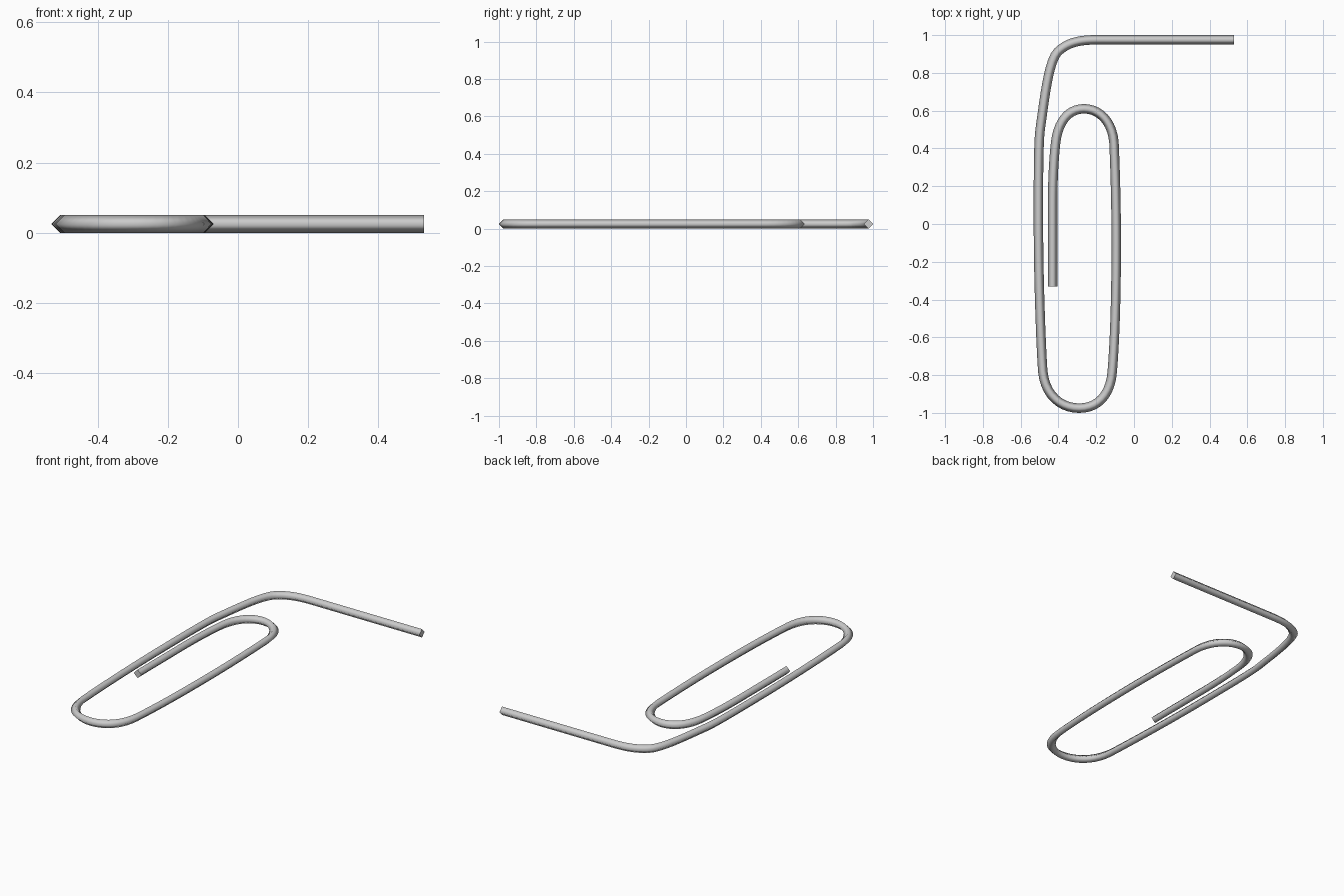
import bpy

if "Cube" in bpy.data.objects:
    bpy.data.objects.remove(bpy.data.objects["Cube"])

R = 0.025  # wire radius

# Wire centre line: (point, incoming handle, outgoing handle) in the top plane
knots = [
    ((0.53, 0.975), (0.60, 0.975), (0.30, 0.975)),
    ((-0.20, 0.975), (-0.05, 0.975), (-0.29, 0.975)),
    ((-0.405, 0.91), (-0.355, 0.96), (-0.455, 0.855)),
    ((-0.497, 0.50), (-0.475, 0.65), (-0.507, 0.42)),
    ((-0.506, 0.00), (-0.506, 0.20), (-0.506, -0.25)),
    ((-0.483, -0.78), (-0.495, -0.60), (-0.47, -0.91)),
    ((-0.29, -0.975), (-0.385, -0.975), (-0.195, -0.975)),
    ((-0.115, -0.78), (-0.125, -0.91), (-0.10, -0.60)),
    ((-0.094, -0.10), (-0.094, -0.35), (-0.094, 0.10)),
    ((-0.106, 0.43), (-0.10, 0.30), (-0.115, 0.545)),
    ((-0.265, 0.61), (-0.185, 0.61), (-0.345, 0.61)),
    ((-0.415, 0.43), (-0.402, 0.545), (-0.427, 0.32)),
    ((-0.431, 0.10), (-0.431, 0.20), (-0.431, -0.05)),
    ((-0.431, -0.33), (-0.431, -0.20), (-0.431, -0.40)),
]

curve = bpy.data.curves.new("bent_wire", 'CURVE')
curve.dimensions = '3D'
curve.resolution_u = 10
curve.bevel_depth = R
curve.bevel_resolution = 0      # four-sided diamond section
curve.use_fill_caps = True
spline = curve.splines.new('BEZIER')
spline.bezier_points.add(len(knots) - 1)
for bp, (co, left, right) in zip(spline.bezier_points, knots):
    bp.handle_left_type = bp.handle_right_type = 'FREE'
    bp.co = (*co, R)
    bp.handle_left = (*left, R)
    bp.handle_right = (*right, R)

wire = bpy.data.objects.new("bent_wire", curve)
bpy.context.collection.objects.link(wire)

# Convert to a smooth-shaded mesh with crisp cut ends
bpy.context.view_layer.objects.active = wire
wire.select_set(True)
bpy.ops.object.convert(target='MESH')
for p in wire.data.polygons:
    p.use_smooth = True
for v in wire.data.vertices:    # rest exactly on the ground
    v.co.z = min(max(v.co.z, 0.0), 2 * R)
for p in wire.data.polygons:
    c = p.center
    if abs(p.normal.x) > 0.95 and c.x > 0.52 or p.normal.y < -0.95 and abs(c.y + 0.33) < 0.01:
        p.use_smooth = False
